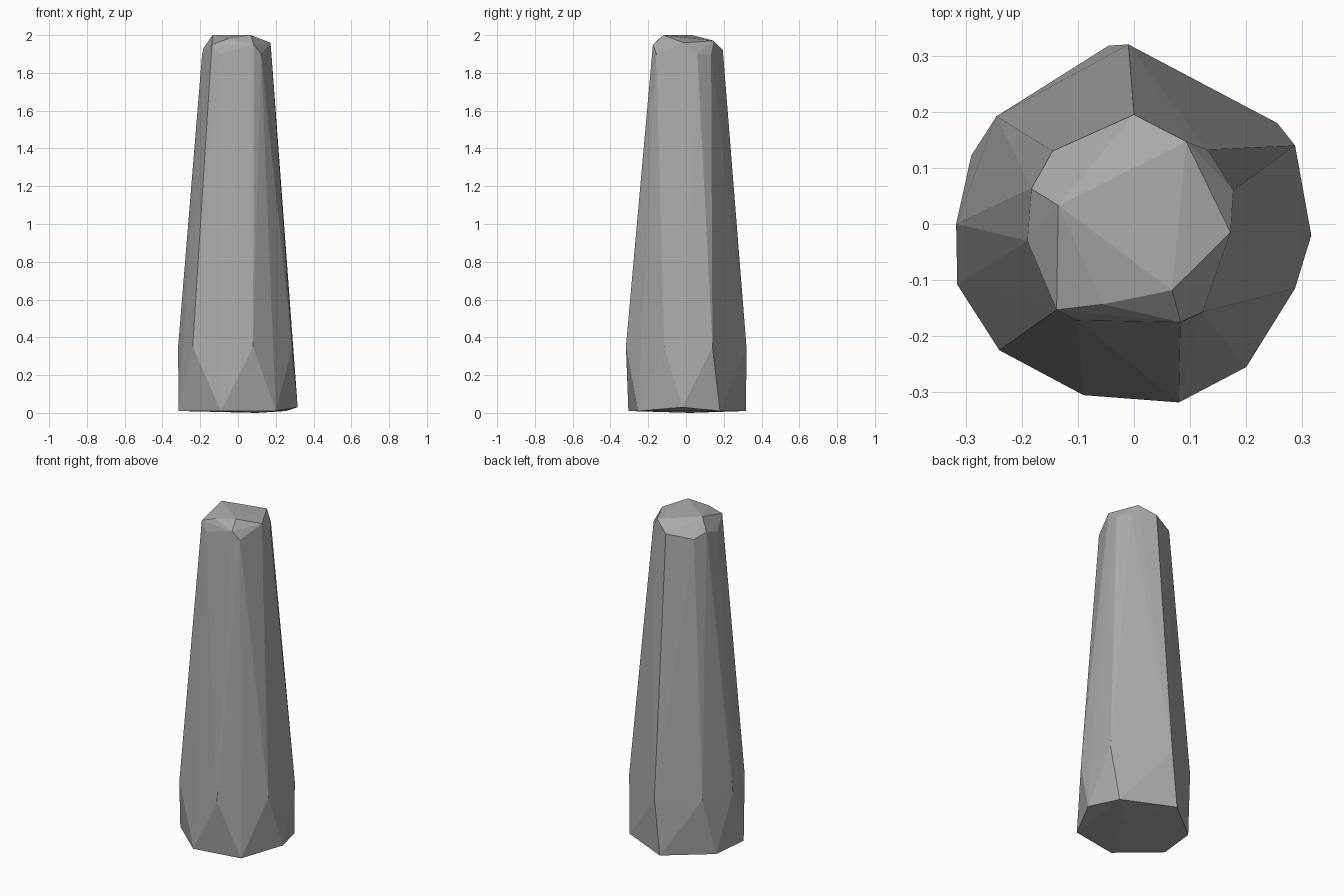
import bpy
import bmesh

# Remove the default cube only
default_cube = bpy.data.objects.get("Cube")
if default_cube:
    bpy.data.objects.remove(default_cube, do_unlink=True)


def make_material(name, color):
    """Flat matte material, same colour in viewport and render."""
    material = bpy.data.materials.new(name)
    material.use_nodes = True
    material.diffuse_color = color
    shader = material.node_tree.nodes["Principled BSDF"]
    shader.inputs["Base Color"].default_value = color
    shader.inputs["Roughness"].default_value = 0.9
    return material


def ring(corners, height):
    """Corners of one horizontal level."""
    return [(x, y, height) for x, y in corners]


def hull_object(name, points, material):
    """Faceted convex stone wrapped around a handful of corners."""
    bm = bmesh.new()
    for point in points:
        bm.verts.new(point)
    result = bmesh.ops.convex_hull(bm, input=bm.verts[:])
    loose = {item for key in ("geom_interior", "geom_unused")
             for item in result[key] if isinstance(item, bmesh.types.BMVert)}
    bmesh.ops.delete(bm, geom=list(loose), context="VERTS")
    bmesh.ops.recalc_face_normals(bm, faces=bm.faces[:])
    mesh = bpy.data.meshes.new(name)
    bm.to_mesh(mesh)
    bm.free()
    mesh.materials.append(material)
    stone = bpy.data.objects.new(name, mesh)
    bpy.context.collection.objects.link(stone)
    return stone


# Foot corners resting on the ground, one of them chipped upward
foot = ring([(-.09, -.305), (.2, -.255), (.255, .18),
             (-.045, .318), (-.29, .122), (-.315, -.108)], .01)
foot += [(.316, -.02, .03), (.1, .02, 0)]

# Shoulder corners where the foot facets meet the tapering shaft
shoulder = ring([(-.24, -.225), (.08, -.318), (.287, -.115), (.287, .14),
                 (-.01, .32), (-.245, .192), (-.317, 0)], .35)

# Shaft corners just below the worn tip
neck = ring([(.122, -.157), (.13, .133), (.177, .06),
             (-.145, .13), (-.19, -.03), (-.1, -.172)], 1.9)

# Irregular chipped tip
tip = ring([(.068, -.118), (-.135, .033)], 2)
tip += [(.172, -.015, 1.96), (.093, .147, 1.97), (0, .195, 1.92),
        (-.183, .063, 1.93), (-.138, -.153, 1.95),
        (-.055, -.143, 1.98), (.083, -.175, 1.95)]

grey_stone = make_material("grey stone", (.4, .4, .4, 1))
hull_object("stone_pillar", foot + shoulder + neck + tip, grey_stone)
